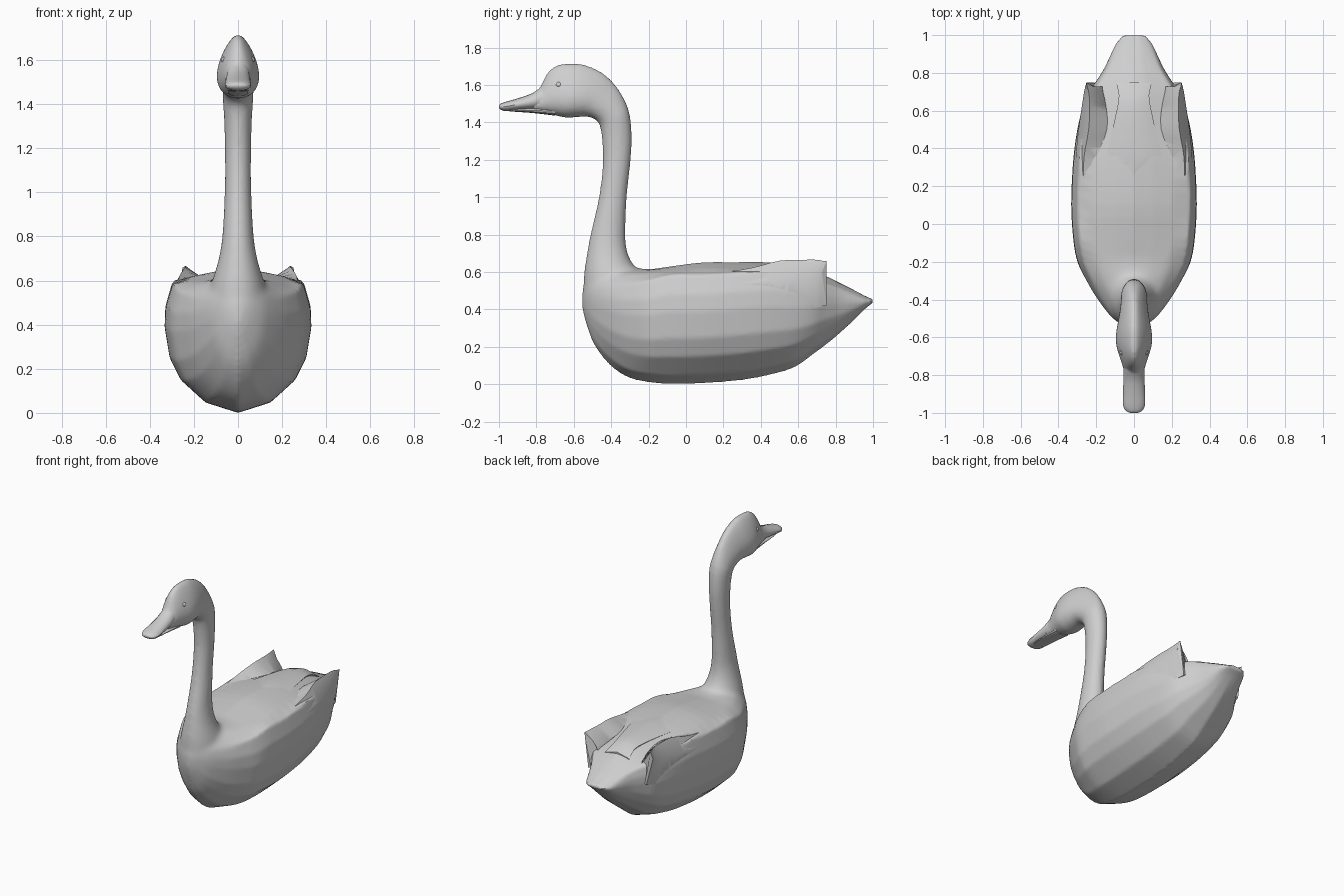
import bpy, bmesh, math

if "Cube" in bpy.data.objects:
    bpy.data.objects.remove(bpy.data.objects["Cube"])

grey = bpy.data.materials.new("plain_grey")
grey.diffuse_color = (0.62, 0.62, 0.62, 1)
grey.use_nodes = True
grey.node_tree.nodes["Principled BSDF"].inputs["Base Color"].default_value = grey.diffuse_color


def shade(ob):
    bpy.ops.object.select_all(action='DESELECT')
    ob.select_set(True)
    bpy.context.view_layer.objects.active = ob
    bpy.ops.object.shade_smooth_by_angle(angle=math.radians(42))


def finish(name, bm):
    bmesh.ops.recalc_face_normals(bm, faces=bm.faces)
    mesh = bpy.data.meshes.new(name)
    bm.to_mesh(mesh)
    bm.free()
    mesh.materials.append(grey)
    ob = bpy.data.objects.new(name, mesh)
    bpy.context.collection.objects.link(ob)
    shade(ob)
    return ob


def apply_mod(ob, kind, **settings):
    mod = ob.modifiers.new("step", kind)
    for key, value in settings.items():
        setattr(mod, key, value)
    bpy.context.view_layer.objects.active = ob
    bpy.ops.object.modifier_apply(modifier=mod.name)


def merge(base, part):
    """Fuse a part into the base so no hidden surfaces remain."""
    apply_mod(base, 'BOOLEAN', operation='UNION', solver='EXACT', object=part)
    bpy.data.objects.remove(part)


def refine(rows, n):
    """Smooth curve through the rows, n steps between neighbours."""
    out = []
    for i in range(len(rows) - 1):
        p0, p1 = rows[max(i - 1, 0)], rows[i]
        p2, p3 = rows[i + 1], rows[min(i + 2, len(rows) - 1)]
        for s in range(n):
            t = s / n
            out.append([0.5 * (2 * b + (c - a) * t + (2 * a - 5 * b + 4 * c - d) * t * t
                               + (3 * b - a - 3 * c + d) * t ** 3)
                        for a, b, c, d in zip(p0, p1, p2, p3)])
    return out + [list(rows[-1])]


def loft(name, rings):
    bm = bmesh.new()
    vs = [[bm.verts.new(p) for p in ring] for ring in rings]
    n = len(rings[0])
    for a, b in zip(vs, vs[1:]):
        for j in range(n):
            k = (j + 1) % n
            bm.faces.new((a[j], a[k], b[k], b[j]))
    bm.faces.new(vs[0])
    bm.faces.new(vs[-1])
    return finish(name, bm)


# Body and tail: y, half width, keel z, shoulder z, hollow z, spine z
body_rows = [
    (-.556, .012, .42, .48, .485, .49),
    (-.54, .055, .345, .51, .53, .54),
    (-.50, .112, .23, .525, .565, .59),
    (-.45, .155, .15, .53, .58, .62),
    (-.38, .205, .078, .53, .585, .63),
    (-.30, .252, .032, .54, .59, .628),
    (-.20, .30, .01, .555, .595, .615),
    (-.08, .322, 0, .585, .605, .63),
    (.10, .333, .005, .585, .62, .652),
    (.30, .325, .022, .60, .615, .65),
    (.45, .309, .05, .60, .60, .64),
    (.58, .283, .09, .575, .58, .63),
    (.68, .25, .16, .545, .565, .605),
    (.75, .205, .212, .535, .55, .578),
    (.82, .16, .27, .512, .527, .543),
    (.90, .122, .345, .478, .492, .502),
    (.96, .094, .405, .452, .464, .469),
    (1.0, .06, .435, .447, .45, .452),
]
side = [(.45, .08), (.78, .25), (.93, .42), (1, .66), (.99, .82)]
bow = [(.40, .09), (.71, .27), (.89, .44), (.99, .68), (1, .84)]


def body_ring(y, w, keel, shoulder, hollow, spine):
    t = min(max((-.2 - y) / .2, 0), 1)  # chest is sharper towards the front
    half = [(w * (a + (c - a) * t), keel + (shoulder - keel) * (b + (d - b) * t))
            for (a, b), (c, d) in zip(side, bow)]
    half += [(.9 * w, shoulder), (.62 * w, hollow), (.3 * w, (hollow + spine) / 2 + .005)]
    return ([(0, y, keel)] + [(x, y, z) for x, z in half] + [(0, y, spine)]
            + [(-x, y, z) for x, z in reversed(half)])


body = loft("body", [body_ring(*r) for r in refine(body_rows, 3)])


# Oval tubes: upper y z, lower y z, half width
def tube(name, rows, sides=24, steps=4, skewed=.38):
    rings = []
    for uy, uz, ly, lz, w in refine(rows, steps):
        cy, cz, ay, az = (uy + ly) / 2, (uz + lz) / 2, (uy - ly) / 2, (uz - lz) / 2
        skew = skewed * min(max((cz - 1.42) / .1, 0), 1)  # cheeks sit low on the head
        ring = []
        for j in range(sides):
            c, s = math.cos(math.tau * j / sides), math.sin(math.tau * j / sides)
            ring.append((w * s * (1 - skew * c) / (1 + skew * .2), cy + ay * c, cz + az * c))
        rings.append(ring)
    return loft(name, rings)


neck = tube("neck_and_head", [
    (-.22, .46, -.49, .40, .11),
    (-.225, .54, -.54, .47, .13),
    (-.25, .605, -.549, .54, .125),
    (-.285, .645, -.543, .62, .107),
    (-.313, .71, -.53, .70, .087),
    (-.325, .80, -.51, .80, .071),
    (-.317, 1.0, -.465, 1.0, .06),
    (-.298, 1.18, -.445, 1.17, .059),
    (-.29, 1.32, -.448, 1.30, .062),
    (-.305, 1.46, -.462, 1.385, .069),
    (-.36, 1.575, -.49, 1.418, .074),
    (-.44, 1.66, -.53, 1.43, .082),
    (-.54, 1.707, -.58, 1.428, .095),
    (-.62, 1.715, -.64, 1.425, .097),
    (-.69, 1.705, -.70, 1.437, .08),
    (-.74, 1.665, -.75, 1.448, .063),
    (-.78, 1.59, -.79, 1.456, .053),
    (-.82, 1.55, -.82, 1.462, .045),
])
merge(body, neck)

# Blend the neck root softly into the chest
apply_mod(body, 'REMESH', mode='VOXEL', voxel_size=.012)
apply_mod(body, 'SMOOTH', factor=.5, iterations=3)
root = body.vertex_groups.new(name="neck_root")
for v in body.data.vertices:
    x, y, z = v.co
    if y < -.16 and z > .4:
        fade = min((-.16 - y) / .06, (z - .4) / .08, (.76 - z) / .08, (.24 - abs(x)) / .06, 1)
        if fade > 0:
            root.add([v.index], fade, 'REPLACE')
apply_mod(body, 'SMOOTH', factor=.5, iterations=22, vertex_group="neck_root")

# Bill
upper_bill = tube("upper_bill", [
    (-.76, 1.60, -.76, 1.474, .055),
    (-.82, 1.557, -.82, 1.471, .057),
    (-.90, 1.528, -.90, 1.466, .059),
    (-.96, 1.511, -.96, 1.46, .059),
    (-.99, 1.50, -.99, 1.467, .042),
    (-1.0, 1.49, -1.0, 1.48, .02),
], 16, 3, .1)
lower_bill = tube("lower_bill", [
    (-.70, 1.482, -.70, 1.436, .052),
    (-.82, 1.478, -.82, 1.45, .047),
    (-.92, 1.472, -.92, 1.457, .042),
    (-.95, 1.47, -.95, 1.46, .028),
], 12, 3)

# Wings: y, then x z of the top edge, outer flank, lower flank and inner hollow
wing_rows = [
    (.15, .27, .588, .31, .54, .322, .42, .22, .595),
    (.35, .265, .622, .308, .54, .312, .42, .18, .603),
    (.50, .24, .66, .294, .56, .293, .41, .14, .602),
    (.63, .235, .665, .275, .58, .263, .41, .15, .585),
    (.70, .24, .665, .264, .59, .24, .41, .17, .575),
    (.735, .252, .658, .256, .60, .222, .42, .18, .57),
]


def wing_ring(sign, last, y, ax, az, ox, oz, bx, bz, cx, cz):
    d = (.015, -.008, .015, 0, -.03) if last else (0,) * 5
    pts = [(ax, az), (ox, oz), (bx, bz), (.13, .46), (cx, cz)]
    return [(sign * x, y + dy, z) for (x, z), dy in zip(pts, d)]


parts = [upper_bill, lower_bill]
for label, sign in (("right", 1), ("left", -1)):
    rows = refine(wing_rows, 3)
    parts.append(loft(label + "_wing",
                      [wing_ring(sign, i == len(rows) - 1, *r) for i, r in enumerate(rows)]))

    # Eyes
    bm = bmesh.new()
    bmesh.ops.create_uvsphere(bm, u_segments=12, v_segments=8, radius=.016)
    bmesh.ops.translate(bm, verts=bm.verts, vec=(sign * .06, -.68, 1.60))
    finish(label + "_eye", bm)

# Folded feathers on the back: y, half width, ridge z, edge z
feather_rows = [(.15, .15, .645, .61), (.33, .15, .654, .622), (.45, .125, .65, .622),
                (.60, .092, .642, .615), (.68, .08, .624, .602), (.75, .095, .588, .566)]
parts.append(loft("back_feathers", [[(0, y, zr), (w, y, ze), (.6 * w, y, ze - .05),
                                     (-.6 * w, y, ze - .05), (-w, y, ze)]
                                    for y, w, zr, ze in refine(feather_rows, 2)]))

# Fuse the bill, wings and feathers with the body
for part in parts:
    merge(body, part)
shade(body)
